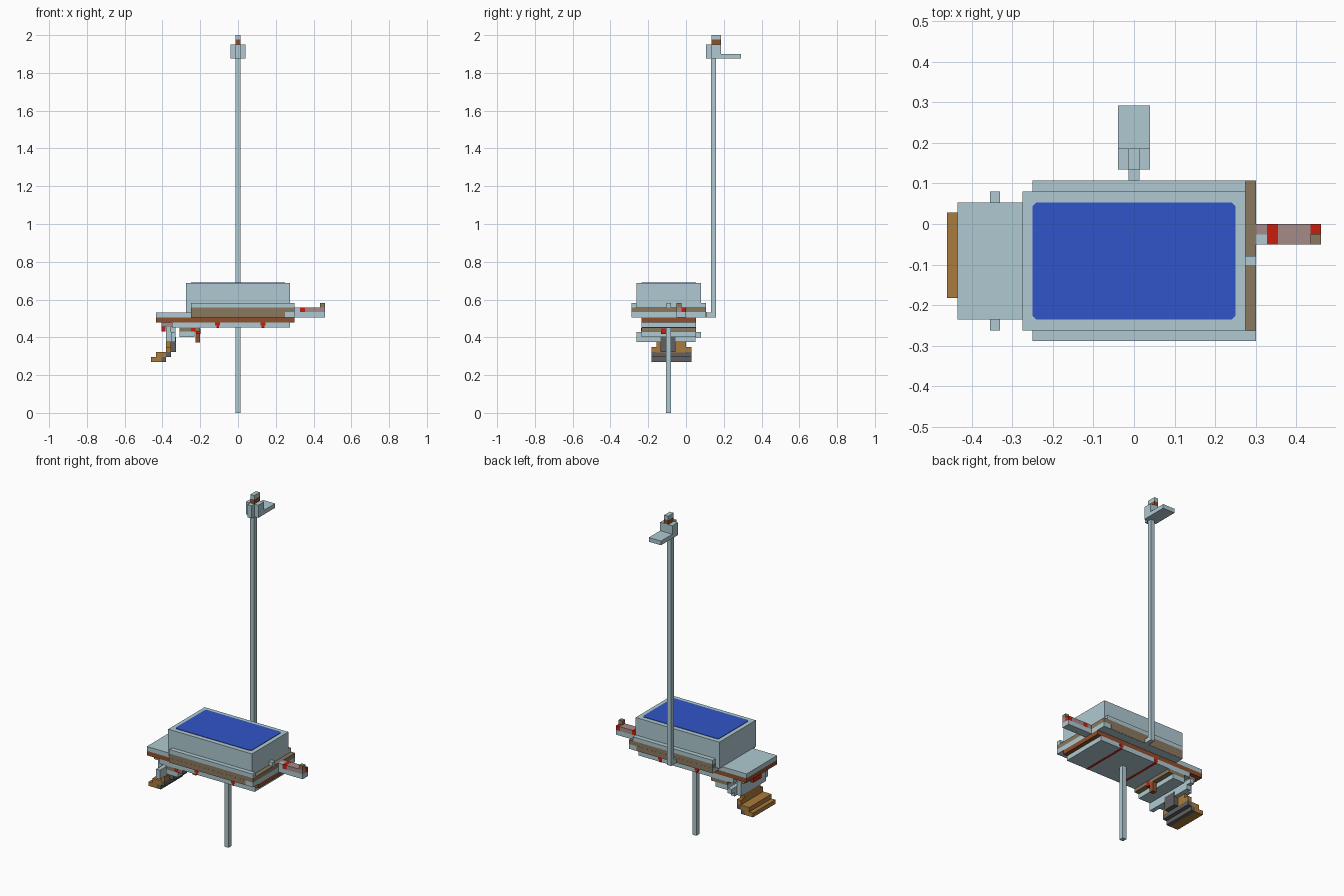
import bpy, bmesh
from mathutils import Vector

if "Cube" in bpy.data.objects:
    bpy.data.objects.remove(bpy.data.objects["Cube"])


def material(name, r, g, b):
    m = bpy.data.materials.new(name)
    m.use_nodes = True
    m.diffuse_color = (r, g, b, 1)
    m.node_tree.nodes["Principled BSDF"].inputs["Base Color"].default_value = (r, g, b, 1)
    return m


steel = material("pale steel", .43, .59, .64)
blue = material("panel blue", .03, .09, .58)
tan = material("tan", .26, .19, .115)
bronze = material("bronze", .41, .20, .045)
rust = material("rust", .28, .08, .025)
red = material("red", .57, .013, .004)
pink = material("dusty pink", .38, .26, .25)
gray = material("dark gray", .12, .12, .125)


def box(name, mat, x, y, z):
    """Axis-aligned box from (low, high) ranges."""
    bm = bmesh.new()
    bmesh.ops.create_cube(bm, size=1)
    for v in bm.verts:
        v.co = Vector(r[0] if c < 0 else r[1] for c, r in zip(v.co, (x, y, z)))
    me = bpy.data.meshes.new(name)
    bm.to_mesh(me)
    bm.free()
    me.materials.append(mat)
    ob = bpy.data.objects.new(name, me)
    bpy.context.collection.objects.link(ob)
    return ob


MAST = (-.013, .013)
DECK = (-.235, .053)
TRAY = (-.288, .107)

# Main housing with the blue top panel
box("housing", steel, (-.275, .275), (-.262, .08), (.53, .687))
panel = box("top_panel", blue, (-.25, .25), DECK, (.684, .69))
bm = bmesh.new()
bm.from_mesh(panel.data)
uprights = [e for e in bm.edges if abs(e.verts[0].co.z - e.verts[1].co.z) > .001]
bmesh.ops.bevel(bm, geom=uprights, offset=.009, segments=1, affect='EDGES')
bm.to_mesh(panel.data)
bm.free()

# Tray around the housing: lower plate, coloured middle layer, side rails
box("tray_base", steel, (-.25, .3), TRAY, (.505, .533))
box("tray_middle", tan, (-.25, .3), TRAY, (.533, .559))
box("front_rail", steel, (-.25, .3), (-.288, -.262), (.559, .583))
box("back_rail", steel, (-.25, .275), (.08, .107), (.559, .583))
box("ledge_stud", steel, (.275, .3), (-.103, -.079), (.559, .583))
for side, y in (("front", TRAY[0]), ("back", TRAY[1])):
    box(side + "_tan_strip", tan, (-.25, .25), (y - .0006, y + .0006), (.506, .534))

# Deck and underside layers
box("side_deck", steel, (-.435, -.25), DECK, (.505, .531))
box("rust_layer", rust, (-.435, .3), DECK, (.479, .505))
box("belly_plate", steel, (-.35, .275), DECK, (.451, .479))
for i, x in enumerate((-.108, .132)):
    box(f"belly_stripe_{i}", red, (x - .007, x + .007), (-.236, .054), (.45, .462))
    box(f"belly_stripe_wide_{i}", red, (x - .013, x + .013), (-.236, .054), (.462, .479))

# Arm on the model's left side
ARM = (-.05, 0)
box("arm_base", steel, (.3, .46), ARM, (.505, .533))
box("arm_root", steel, (.3, .328), (-.05, -.026), (.533, .559))
box("arm_root_back", pink, (.3, .328), (-.026, 0), (.533, .559))
box("arm_band", red, (.328, .354), ARM, (.533, .559))
box("arm_cover", pink, (.354, .435), ARM, (.533, .559))
box("arm_end_front", pink, (.435, .46), (-.05, -.025), (.533, .559))
box("arm_end_back", red, (.435, .46), (-.025, 0), (.533, .559))
box("arm_tip", tan, (.435, .46), (-.05, -.025), (.559, .583))

# Poles and mast head
box("lower_pole", steel, MAST, (-.107, -.08), (0, .455))
box("mast", steel, MAST, (.132, .158), (.505, 1.95))
box("mast_foot", steel, MAST, (.107, .158), (.505, .531))
box("head_block", steel, (-.04, .04), (.134, .186), (1.875, 1.95))
box("head_nose", steel, MAST, (.107, .134), (1.875, 1.95))
box("head_shelf", steel, (-.04, .04), (.186, .292), (1.875, 1.9))
box("mast_band", rust, MAST, (.134, .186), (1.95, 1.976))
box("mast_cap", steel, MAST, (.134, .186), (1.976, 2))

# Bracket under the side deck
box("bracket_pink", pink, (-.405, -.35), (-.21, .028), (.455, .479))
box("bracket_red", red, (-.405, -.385), (-.13, -.055), (.43, .46))
box("bracket_plate", tan, (-.31, -.2), DECK, (.43, .451))
box("bracket_mark", red, (-.25, -.225), (-.237, -.235), (.43, .45))
box("cross_bar", steel, (-.355, -.33), (-.262, .08), (.4, .428))
box("cross_bar_lower", steel, (-.355, -.33), (-.262, .05), (.375, .4))
box("cross_bar_outer", steel, (-.38, -.355), (-.21, .028), (.375, .455))
box("cross_bar_post", steel, (-.355, -.33), (-.155, 0), (.428, .455))
box("cross_bar_inner", steel, (-.31, -.23), DECK, (.402, .43))
box("hook", rust, (-.225, -.2), (-.107, -.08), (.372, .43))
box("hook_band", red, (-.225, -.198), (-.132, -.107), (.418, .448))

# Stepped foot, bronze outside and gray inside
box("foot_column", bronze, (-.38, -.355), (-.155, 0), (.32, .376))
box("foot_column_inner", gray, (-.355, -.328), (-.135, -.055), (.322, .402))
box("foot_step_upper", bronze, (-.38, -.355), (-.182, .028), (.322, .35))
box("foot_step", bronze, (-.435, -.38), (-.182, .028), (.295, .322))
box("foot_step_inner", gray, (-.38, -.355), (-.182, .028), (.295, .322))
box("foot_toe", bronze, (-.46, -.405), (-.182, .028), (.27, .295))
box("foot_toe_inner", gray, (-.405, -.38), (-.182, .028), (.27, .295))
